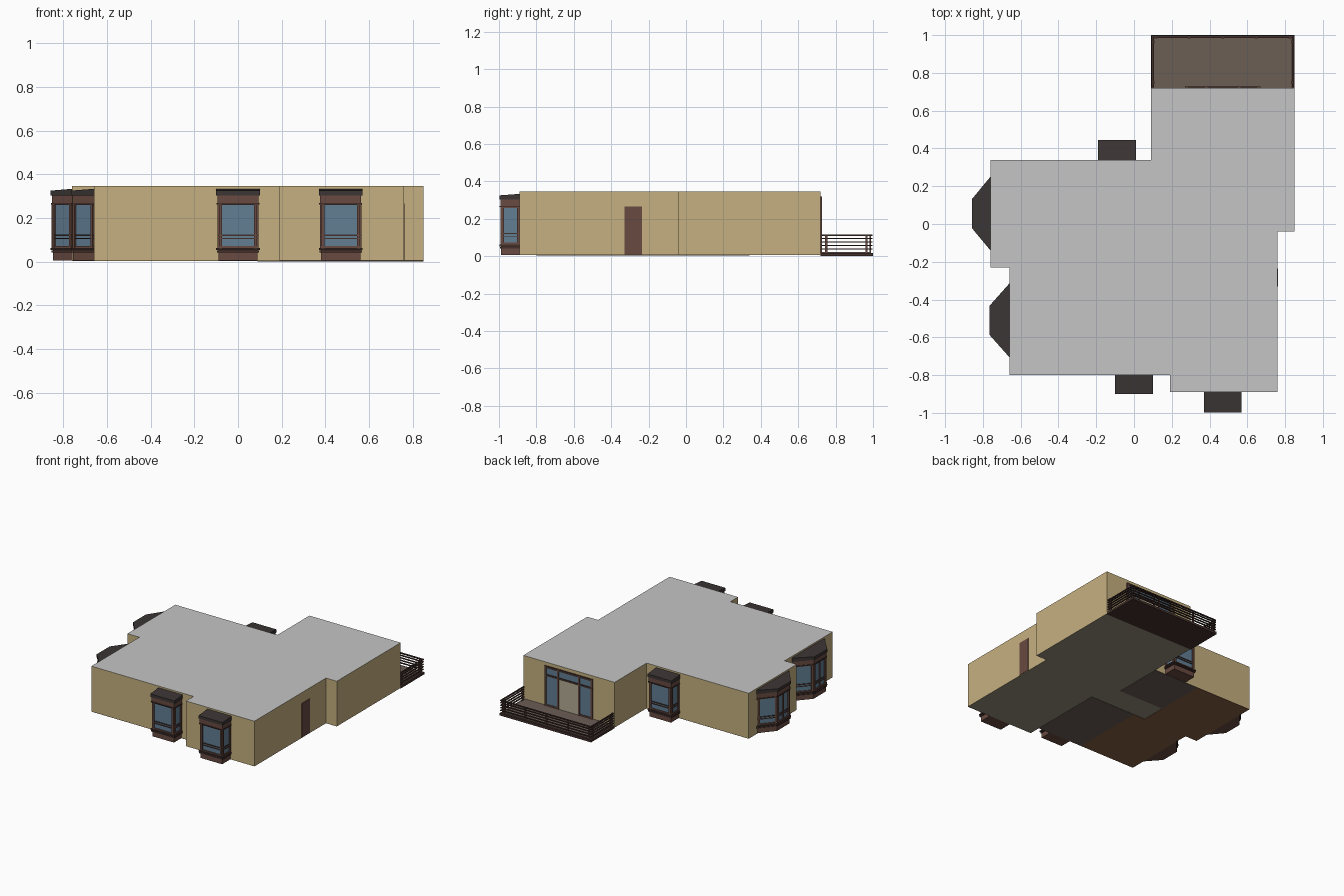
import bpy, bmesh, math
from mathutils import Matrix, Vector

cube = bpy.data.objects.get("Cube")
if cube:
    bpy.data.objects.remove(cube, do_unlink=True)


def material(name, r, g, b):
    lin = [((c / 255 + 0.055) / 1.055) ** 2.4 for c in (r, g, b)] + [1]
    m = bpy.data.materials.new(name)
    m.use_nodes = True
    m.diffuse_color = lin
    m.node_tree.nodes["Principled BSDF"].inputs["Base Color"].default_value = lin
    return m


WALL = material("tan wall", 197, 176, 128)
ROOF = material("grey roof", 197, 197, 197)
FLOOR = material("olive floor", 146, 142, 122)
WOOD = material("wood floor", 136, 95, 68)
DECK = material("deck brown", 108, 94, 85)
SLATE = material("dark slate", 60, 53, 53)
FRAME = material("red brown frame", 104, 74, 64)
DARK = material("dark brown trim", 66, 48, 43)
GLASS = material("blue glass", 98, 126, 148)
CREAM = material("cream door", 178, 170, 146)


def finish(name, bm, mats, matrix=None):
    bmesh.ops.recalc_face_normals(bm, faces=bm.faces)
    mesh = bpy.data.meshes.new(name)
    bm.to_mesh(mesh)
    bm.free()
    for m in mats:
        mesh.materials.append(m)
    ob = bpy.data.objects.new(name, mesh)
    if matrix:
        ob.matrix_world = matrix
    bpy.context.scene.collection.objects.link(ob)
    return ob


def add_prism(bm, outline, z0, z1, index=0):
    low = [bm.verts.new((x, y, z0)) for x, y in outline]
    high = [bm.verts.new((x, y, z1)) for x, y in outline]
    faces = [bm.faces.new(low), bm.faces.new(high)]
    n = len(low)
    for i in range(n):
        j = (i + 1) % n
        faces.append(bm.faces.new((low[i], low[j], high[j], high[i])))
    for f in faces:
        f.material_index = index


def rect(x0, x1, y0, y1):
    return [(x0, y0), (x1, y0), (x1, y1), (x0, y1)]


def box(name, x0, x1, y0, y1, z0, z1, mat):
    bm = bmesh.new()
    add_prism(bm, rect(x0, x1, y0, y1), z0, z1)
    return finish(name, bm, [mat])


# House body: tan sides, grey roof, olive underside
BASE, TOP = 0.005, 0.345
plan = [(-0.66, -0.8), (0.19, -0.8), (0.19, -0.89), (0.76, -0.89), (0.76, -0.04),
        (0.85, -0.04), (0.85, 0.72), (0.09, 0.72), (0.09, 0.34), (-0.76, 0.34),
        (-0.76, -0.23), (-0.66, -0.23)]
bm = bmesh.new()
add_prism(bm, plan, BASE, TOP)
body = finish("house_body", bm, [WALL, ROOF, FLOOR])
for p in body.data.polygons:
    if abs(p.normal.z) > 0.9:
        p.material_index = 1 if p.normal.z > 0 else 2

# Floor areas seen under the house
UNDER = 0.003
box("bath_floor", -0.19, 0.19, -0.8, -0.23, UNDER, 0.006, DECK)
box("kitchen_floor", -0.29, 0.09, -0.04, 0.34, UNDER, 0.006, DECK)
bm = bmesh.new()
add_prism(bm, [(-0.66, -0.8), (-0.19, -0.8), (-0.19, -0.23), (-0.29, -0.23),
               (-0.29, 0.34), (-0.76, 0.34), (-0.76, -0.23), (-0.66, -0.23)], UNDER, 0.006)
finish("wood_floor", bm, [WOOD])

# Side door
box("side_door", 0.755, 0.763, -0.33, -0.235, 0.008, 0.265, FRAME)


def bay_window(name, x, y, angle, a, b, d):
    """Bay on a wall: half width a at the wall, b at the front, depth d."""
    slant = math.hypot(a - b, d) / d

    def outline(o):
        def half(v):
            return a - (a - b) / d * v + o * slant
        v = d + o
        return [(-half(0), 0), (half(0), 0), (half(v), v), (-half(v), v)]

    bm = bmesh.new()
    # Stacked layers: offset, bottom, top, colour slot
    for o, z0, z1, slot in (
            (-0.01, BASE, 0.055, 0), (-0.003, 0.042, 0.05, 1), (0, 0.053, 0.062, 1),
            (-0.014, 0.06, 0.265, 2), (-0.008, 0.062, 0.072, 0),
            (-0.009, 0.104, 0.109, 1), (-0.009, 0.118, 0.125, 1),
            (-0.006, 0.258, 0.305, 0), (-0.002, 0.262, 0.268, 1)):
        add_prism(bm, outline(o), z0, z1, slot)
    # Sloped slate cap
    add_prism(bm, outline(0), 0.303, 0.333, 3)
    bm.verts.ensure_lookup_table()
    for v in bm.verts[-4:]:
        if v.co.y > d / 2:
            v.co.z -= 0.008
    # Posts beside every corner
    pts = [Vector(p) for p in outline(-0.012)]
    for p, q in ((pts[1], pts[2]), (pts[2], pts[3]), (pts[3], pts[0])):
        along = (q - p).normalized()
        out = Vector((along.y, -along.x))
        length = (q - p).length
        stops = [(0, 0.014), (length - 0.014, length)]
        if a > b and length < 0.16 and abs(along.y) < 0.1:
            stops.append((length / 2 - 0.004, length / 2 + 0.004))
        for s, e in stops:
            post = [p + along * s - out * 0.004, p + along * e - out * 0.004,
                    p + along * e + out * 0.007, p + along * s + out * 0.007]
            add_prism(bm, post, 0.06, 0.262, 0)
    place = Matrix.Translation((x, y, 0)) @ Matrix.Rotation(math.radians(angle), 4, "Z")
    finish(name, bm, [FRAME, DARK, GLASS, SLATE], place)


bay_window("front_bay_centre", 0, -0.8, 180, 0.1, 0.1, 0.1)
bay_window("front_bay_left", 0.47, -0.89, 180, 0.1, 0.1, 0.108)
bay_window("back_bay", -0.09, 0.34, 0, 0.1, 0.1, 0.105)
bay_window("right_bay_back", -0.76, 0.055, 90, 0.195, 0.077, 0.098)
bay_window("right_bay_front", -0.66, -0.51, 90, 0.195, 0.077, 0.105)

# Patio door set: frame plate, glazing and a cream door
WY = 0.72
box("patio_glass", 0.28, 0.66, WY - 0.005, WY + 0.003, 0.02, 0.31, GLASS)
box("patio_door", 0.39, 0.55, WY - 0.005, WY + 0.005, 0.02, 0.245, CREAM)
for x0, x1 in ((0.27, 0.285), (0.375, 0.39), (0.55, 0.565), (0.655, 0.67)):
    box("patio_post", x0, x1, WY - 0.005, WY + 0.008, 0.02, 0.32, FRAME)
for z0, z1 in ((0.245, 0.258), (0.305, 0.32)):
    box("patio_rail", 0.27, 0.67, WY - 0.005, WY + 0.008, z0, z1, DARK)
for x0, x1 in ((0.27, 0.38), (0.56, 0.67)):
    box("patio_side_rail", x0, x1, WY - 0.005, WY + 0.007, 0.02, 0.032, FRAME)

# Deck with boards on a dark rim
box("deck_rim", 0.09, 0.85, 0.72, 1.0, 0, 0.018, DARK)
box("deck_boards", 0.105, 0.835, 0.72, 0.985, 0.012, 0.021, DECK)
box("deck_underside", 0.1, 0.84, 0.72, 0.99, -0.0005 + 0.0005, 0.005, DARK)

# Railing on three sides
for z in (0.038, 0.057, 0.076, 0.095, 0.112):
    h = 0.004 if z > 0.1 else 0.003
    box("back_rail", 0.092, 0.848, 0.988, 0.998, z - h, z + h, DARK)
    for x0 in (0.092, 0.838):
        box("side_rail", x0, x0 + 0.01, 0.725, 0.998, z - h, z + h, DARK)
for i in range(5):
    x = 0.115 + i * 0.1775
    box("back_post", x - 0.006, x + 0.006, 0.982, 0.99, 0.015, 0.112, FRAME)
for x0 in (0.1, 0.832):
    for y in (0.75, 0.965):
        box("side_post", x0, x0 + 0.008, y - 0.006, y + 0.006, 0.015, 0.112, FRAME)
